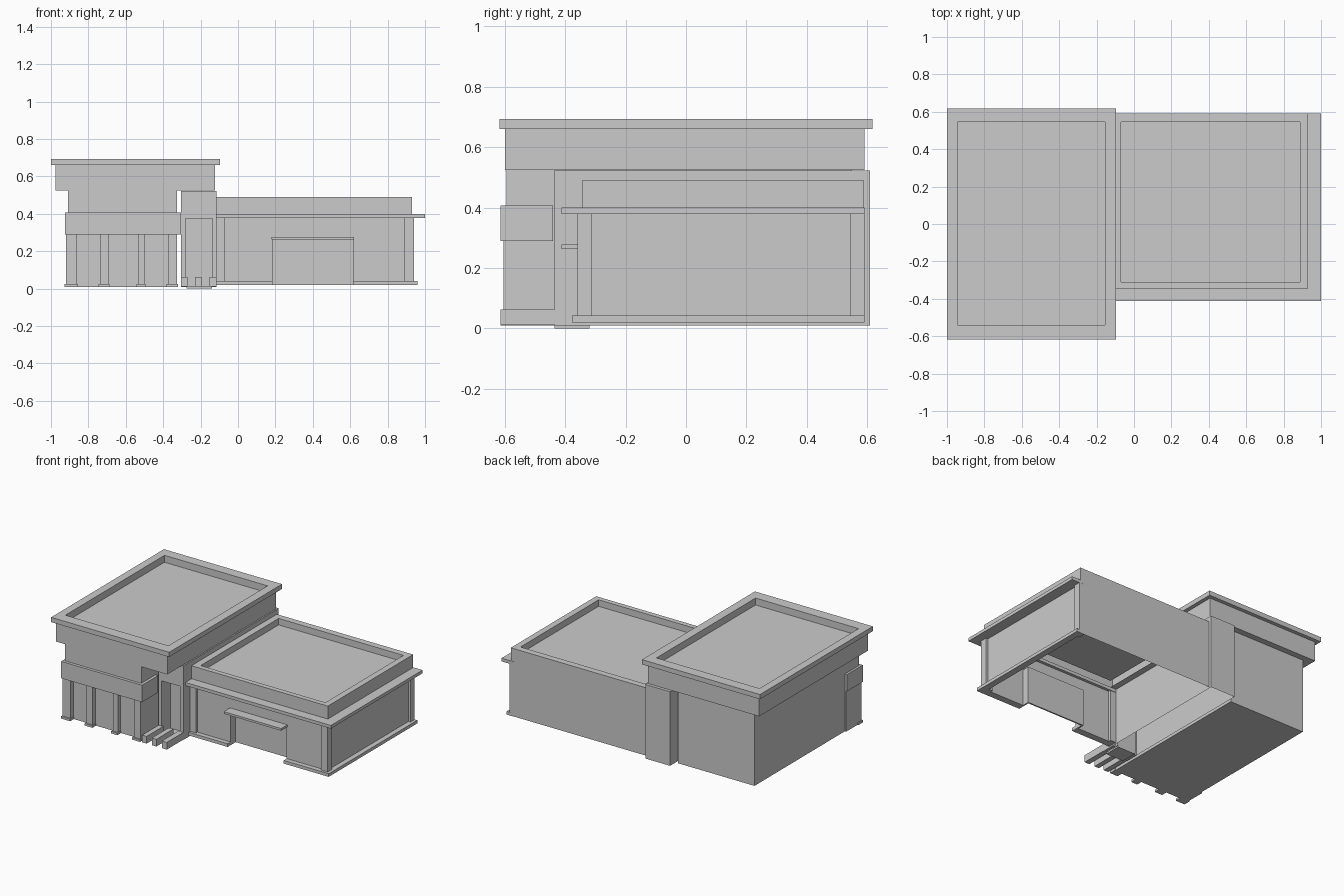
import bpy, bmesh
from mathutils import Vector

DIRS = {'top': (0, 0, 1), 'bottom': (0, 0, -1), 'front': (0, -1, 0),
        'back': (0, 1, 0), 'left': (-1, 0, 0), 'right': (1, 0, 0)}


def finish(name, bm):
    me = bpy.data.meshes.new(name)
    bm.to_mesh(me)
    bm.free()
    ob = bpy.data.objects.new(name, me)
    bpy.context.collection.objects.link(ob)
    return ob


def box(name, x, y, z, open_sides=()):
    """Box from (min, max) ranges, optionally with open sides."""
    bm = bmesh.new()
    bmesh.ops.create_cube(bm, size=1)
    for v in bm.verts:
        v.co = Vector([r[0] if c < 0 else r[1] for c, r in zip(v.co, (x, y, z))])
    bm.normal_update()
    gone = [f for f in bm.faces
            if any(f.normal.dot(Vector(DIRS[s])) > 0.9 for s in open_sides)]
    bmesh.ops.delete(bm, geom=gone, context='FACES')
    return finish(name, bm)


def tray(name, x, y, z, ix, iy, floor):
    """Roof rim with a sunken floor."""
    bm = bmesh.new()

    def loop(a, b, h):
        return [bm.verts.new(p) for p in ((a[0], b[0], h), (a[1], b[0], h),
                                          (a[1], b[1], h), (a[0], b[1], h))]
    loops = [loop(ix, iy, z[0]), loop(x, y, z[0]), loop(x, y, z[1]),
             loop(ix, iy, z[1]), loop(ix, iy, floor)]
    for a, b in zip(loops, loops[1:]):
        for i in range(4):
            j = (i + 1) % 4
            bm.faces.new((a[i], a[j], b[j], b[i]))
    bm.faces.new(loops[-1])
    return finish(name, bm)


# Tall left wing: roof, upper storey, main body
tray('tall_roof', (-1, -0.095), (-0.618, 0.618), (0.66, 0.693),
     (-0.945, -0.155), (-0.54, 0.545), 0.645)
box('upper_storey', (-0.975, -0.122), (-0.6, 0.592), (0.525, 0.66), ['top'])
box('tall_body', (-0.91, -0.325), (-0.575, 0.55), (0.01, 0.525))
box('upper_front_wall', (-0.91, -0.325), (-0.595, -0.575), (0.405, 0.525))
box('front_band', (-0.925, -0.305), (-0.615, -0.44), (0.29, 0.407))

# Front pillars with feet
for a, b in ((-0.92, -0.86), (-0.738, -0.69), (-0.535, -0.498), (-0.375, -0.325)):
    box('pillar', (a, b), (-0.605, -0.565), (0.01, 0.29))
    box('pillar_foot', (a - 0.007, b + 0.004), (-0.615, -0.565), (0.01, 0.025))
box('bay_side', (-0.92, -0.9), (-0.605, -0.44), (0.01, 0.29))

# Entrance tower: hollow shell, door frame, door and threshold
box('entrance_shell', (-0.305, -0.115), (-0.435, 0.61), (0.01, 0.523), ['front', 'bottom'])
for a, b in ((-0.305, -0.28), (-0.135, -0.115)):
    box('entrance_post', (a, b), (-0.435, -0.34), (0.01, 0.375))
box('entrance_lintel', (-0.305, -0.115), (-0.435, -0.34), (0.375, 0.523))
box('entrance_door', (-0.28, -0.135), (-0.34, -0.32), (0.01, 0.375))
box('threshold', (-0.275, -0.14), (-0.435, -0.32), (0.0, 0.012))

# Three low kerbs in front of the entrance
for a, b in ((-0.305, -0.27), (-0.23, -0.195), (-0.153, -0.115)):
    box('entrance_kerb', (a, b), (-0.615, -0.43), (0.012, 0.062))

# Low right wing: hollow shell and roof
box('low_shell', (-0.115, 0.925), (-0.345, 0.59), (0.02, 0.4), ['front', 'bottom', 'top'])
tray('low_parapet', (-0.115, 0.93), (-0.345, 0.59), (0.4, 0.49),
     (-0.07, 0.887), (-0.31, 0.545), 0.445)
box('eave_front', (-0.115, 1.0), (-0.412, -0.31), (0.378, 0.4))
box('eave_side', (0.9, 1.0), (-0.31, 0.592), (0.378, 0.4))

# Front wall around the wide doorway
box('wall_left', (-0.115, 0.185), (-0.345, -0.33), (0.02, 0.39))
box('wall_right', (0.615, 0.925), (-0.345, -0.33), (0.02, 0.39))
box('wall_over_door', (0.185, 0.615), (-0.345, -0.33), (0.265, 0.39))
box('wide_door', (0.175, 0.625), (-0.29, -0.28), (0.02, 0.275))
for a, b in ((0.175, 0.185), (0.615, 0.625)):
    box('door_jamb', (a, b), (-0.335, -0.285), (0.02, 0.275))
box('door_head', (0.175, 0.625), (-0.335, -0.285), (0.265, 0.275))
box('door_canopy', (0.18, 0.62), (-0.413, -0.335), (0.262, 0.277))

# Corner posts
for a, b in ((-0.115, -0.07), (0.887, 0.94)):
    box('front_post', (a, b), (-0.36, -0.313), (0.02, 0.385))
box('back_post', (0.9, 0.94), (0.545, 0.591), (0.02, 0.385))

# Base skirting
box('skirting_left', (-0.115, 0.185), (-0.378, -0.33), (0.02, 0.042))
box('skirting_right', (0.615, 0.96), (-0.378, -0.33), (0.02, 0.042))
box('skirting_side', (0.915, 0.96), (-0.33, 0.592), (0.02, 0.042))
